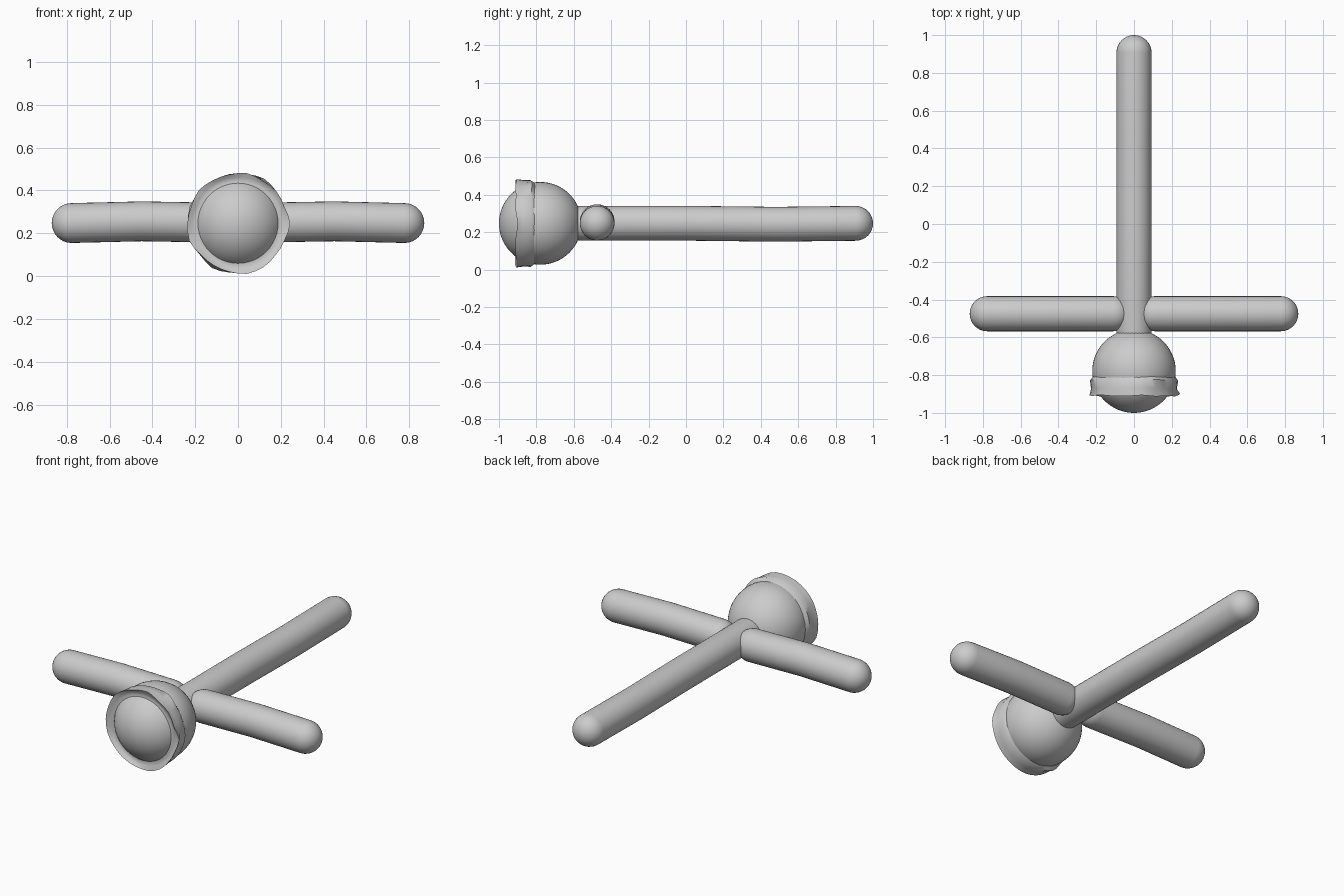
import bpy, bmesh, math, random
from mathutils import Vector

random.seed(4)
cube = bpy.data.objects.get("Cube")
if cube:
    bpy.data.objects.remove(cube, do_unlink=True)

grey = bpy.data.materials.new("plain_grey")
grey.use_nodes = True
grey.diffuse_color = (0.6, 0.6, 0.6, 1)
grey.node_tree.nodes["Principled BSDF"].inputs["Base Color"].default_value = (0.6, 0.6, 0.6, 1)

RADIUS = 0.093
MID = 0.247


def finish(name, bm, angle):
    bmesh.ops.recalc_face_normals(bm, faces=bm.faces)
    mesh = bpy.data.meshes.new(name)
    bm.to_mesh(mesh)
    bm.free()
    mesh.materials.append(grey)
    obj = bpy.data.objects.new(name, mesh)
    bpy.context.collection.objects.link(obj)
    bpy.ops.object.select_all(action='DESELECT')
    obj.select_set(True)
    bpy.context.view_layer.objects.active = obj
    bpy.ops.object.shade_smooth_by_angle(angle=math.radians(angle))
    return obj


def loft(bm, rings):
    """Join closed rings of points with quads."""
    rows = [[bm.verts.new(p) for p in ring] for ring in rings]
    for a, b in zip(rows, rows[1:]):
        for i in range(len(a)):
            j = (i + 1) % len(a)
            bm.faces.new((a[i], a[j], b[j], b[i]))
    return rows


def limb(name, path, sides=32, steps=8):
    """Round-ended tube through a horizontal path."""
    path = [Vector(p) for p in path]
    along = (path[-1] - path[0]).normalized()
    across = along.cross(Vector((0, 0, 1))).normalized()
    up = across.cross(along)
    arcs = [math.pi / 2 * k / steps for k in range(steps + 1)]
    stations = [(path[0] - along * RADIUS * math.cos(a), RADIUS * math.sin(a)) for a in arcs]
    stations += [(p, RADIUS) for p in path[1:-1]]
    stations += [(path[-1] + along * RADIUS * math.cos(a), RADIUS * math.sin(a)) for a in reversed(arcs)]
    bm = bmesh.new()
    turns = [math.tau * i / sides for i in range(sides)]
    loft(bm, [[c + (across * math.cos(t) + up * math.sin(t)) * r for t in turns] for c, r in stations])
    bmesh.ops.remove_doubles(bm, verts=bm.verts, dist=0.0005)
    return finish(name, bm, 40)


# Body and arms, each with a slight bend
limb("body", [(0, -0.57, MID), (0, 0.05, MID), (0, 0.48, 0.242), (0, 0.907, MID)])
for side, name in ((1, "left_arm"), (-1, "right_arm")):
    limb(name, [(side * 0.11, -0.475, 0.25), (side * 0.45, -0.475, 0.256), (side * 0.777, -0.475, 0.248)])

# Head
bm = bmesh.new()
bmesh.ops.create_uvsphere(bm, u_segments=48, v_segments=32, radius=0.221)
head = finish("head", bm, 60)
head.location = (0, -0.779, MID)
head.rotation_euler.x = math.pi / 2

# Ragged collar flaring around the face: (y, radius, roughness)
profile = [(-0.90, 0.175, 0), (-0.893, 0.197, 0), (-0.898, 0.215, 0.003), (-0.908, 0.235, 0.009),
           (-0.870, 0.229, 0.004), (-0.828, 0.235, 0.007), (-0.805, 0.214, 0)]
SIDES = 36
rings = []
for y, r, rough in profile:
    # Coarse random waves, interpolated between knots
    knots = [random.uniform(-1, 1) for _ in range(SIDES // 2)]
    ring = []
    for i in range(SIDES):
        k = i // 2
        wave = knots[k] if i % 2 == 0 else (knots[k] + knots[(k + 1) % len(knots)]) / 2
        t = math.tau * i / SIDES
        rr = r + rough * wave
        ring.append((rr * math.cos(t), y + rough * 0.9 * wave, MID + rr * math.sin(t)))
    rings.append(ring)
bm = bmesh.new()
loft(bm, rings)
finish("collar", bm, 50)
